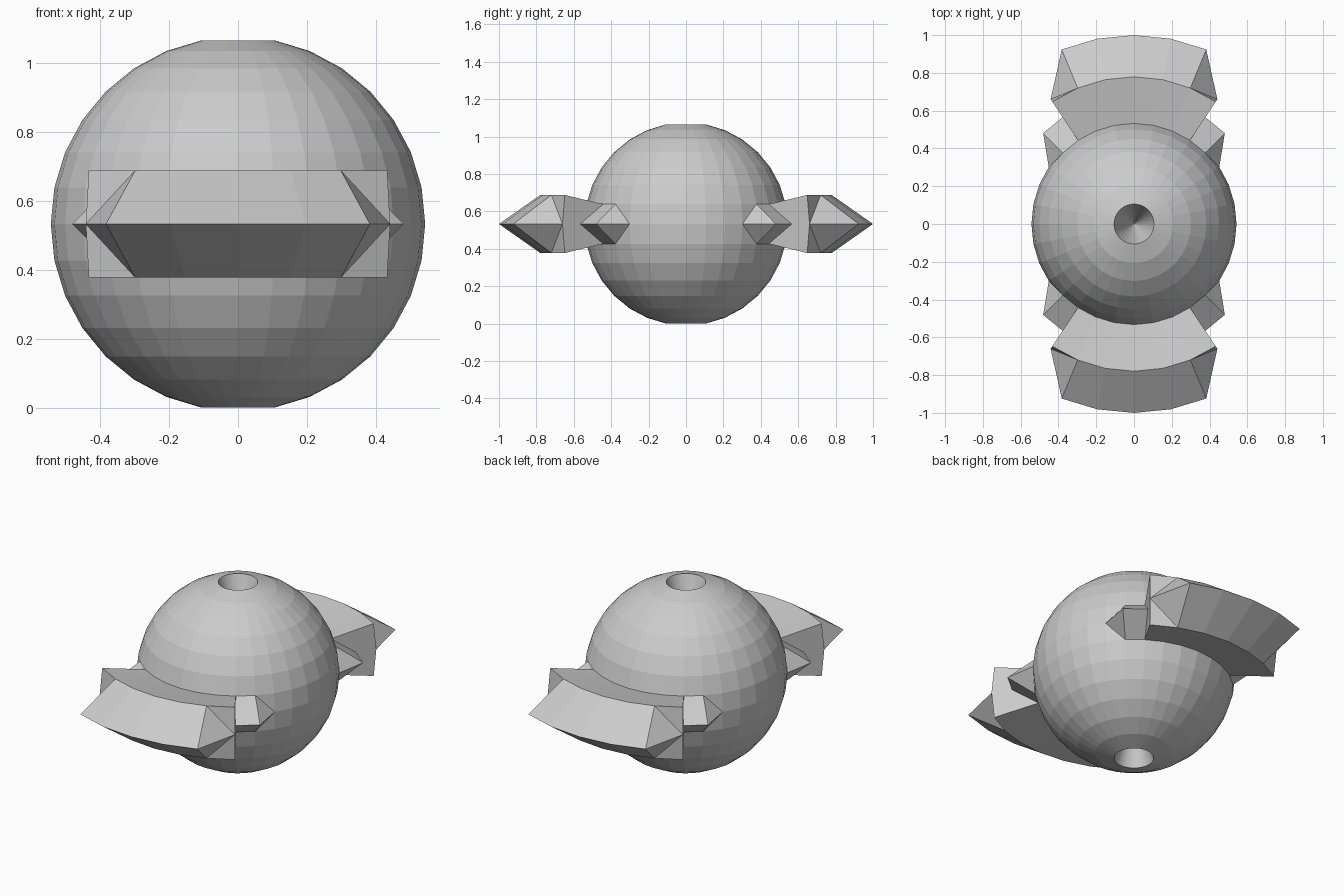
import bpy, bmesh
from math import sin, cos, pi

if "Cube" in bpy.data.objects:
    bpy.data.objects.remove(bpy.data.objects["Cube"])

STEP = pi / 16                 # 32 segments round, 16 rings
R = 0.543                      # ball radius
ZC = R * cos(STEP)             # ball rests on its lowest ring
RING_R, RING_Z = R * cos(STEP), R * sin(STEP)   # rings beside the equator
GROW = 1.463                   # outer band is the equator strip scaled outward


def finish(name, bm, mirror=None):
    bmesh.ops.recalc_face_normals(bm, faces=bm.faces)
    me = bpy.data.meshes.new(name)
    bm.to_mesh(me)
    bm.free()
    ob = bpy.data.objects.new(name, me)
    ob.location.z = ZC
    bpy.context.collection.objects.link(ob)
    if mirror:
        mod = ob.modifiers.new("Mirror", 'MIRROR')
        mod.use_axis = mirror
        mod.use_mirror_merge = False
    return ob


def vert(bm, step, r, z):
    a = step * STEP            # angle measured from the +y axis
    return bm.verts.new((r * sin(a), r * cos(a), z))


def ridge_strip(bm, steps, ridge, r, z):
    """Wedge with a pointed outer ridge; returns (top, ridge, bottom) per step."""
    rows = [(vert(bm, s, r, z), vert(bm, s, ridge[abs(s)], 0), vert(bm, s, r, -z))
            for s in steps]
    for s, a, b in zip(steps, rows, rows[1:]):
        for k in (0, 2):
            ra, rb = ridge[abs(s)], ridge[abs(s + 1)]
            if abs(ra - rb) < 1e-6:
                bm.faces.new((a[k], b[k], b[1], a[1]))
            elif ra > rb:      # ridge drops away at the end
                bm.faces.new((a[k], b[1], a[1]))
                bm.faces.new((a[k], b[k], b[1]))
            else:
                bm.faces.new((b[k], b[1], a[1]))
                bm.faces.new((a[k], b[k], a[1]))
    return rows


# Ball with both poles pushed inward as conical dimples
bm = bmesh.new()
bmesh.ops.create_uvsphere(bm, u_segments=32, v_segments=16, radius=R)
for v in bm.verts:
    if abs(v.co.z) > R * 0.999:
        v.co.z *= 0.43
finish("ball_body", bm)

# Large front and back bands: flared slab ending in a wedge
bm = bmesh.new()
steps = list(range(-3, 4))
rows = ridge_strip(bm, steps, {0: 1, 1: 1, 2: 1, 3: R * GROW},
                   RING_R * GROW, RING_Z * GROW)
inner = [(vert(bm, s, RING_R, RING_Z), vert(bm, s, RING_R, -RING_Z)) for s in steps]
for i in range(len(steps) - 1):
    for k, j in ((0, 0), (2, 1)):
        bm.faces.new((rows[i][k], rows[i + 1][k], inner[i + 1][j], inner[i][j]))
    bm.faces.new((inner[i][0], inner[i + 1][0], inner[i + 1][1], inner[i][1]))
for i in (0, -1):
    bm.faces.new((*rows[i], inner[i][1], inner[i][0]))
finish("outer_band", bm, (False, True, False))

# Small wedges beside each band end
bm = bmesh.new()
ridge_strip(bm, [3, 4, 5], {3: 0.68, 4: 0.68, 5: R}, RING_R, RING_Z)
# close the back so the normals are well defined
bmesh.ops.holes_fill(bm, edges=[e for e in bm.edges if e.is_boundary], sides=0)
finish("side_wedge", bm, (True, True, False))
